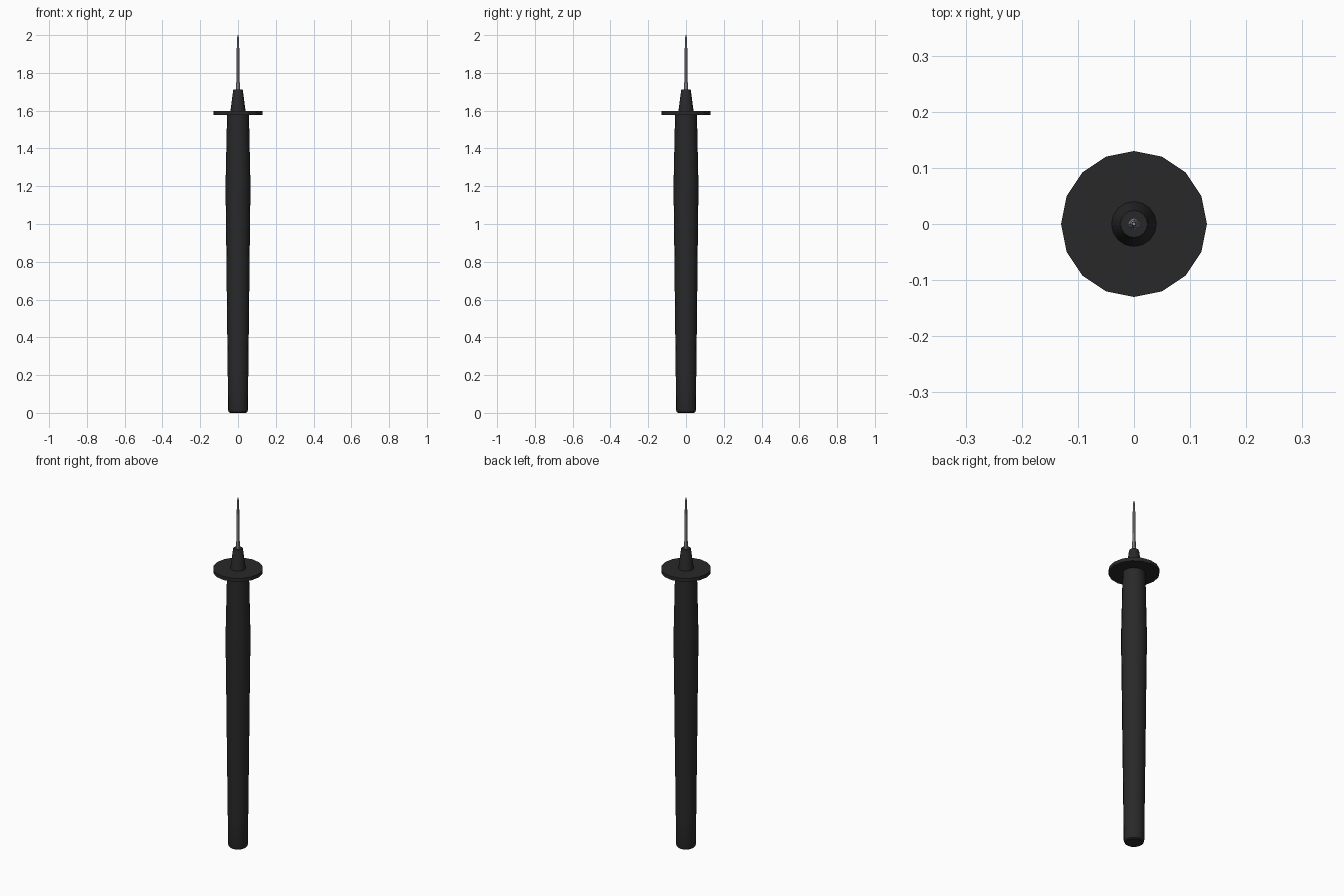
import bpy, bmesh, math

if "Cube" in bpy.data.objects:
    bpy.data.objects.remove(bpy.data.objects["Cube"])

def material(name, color):
    m = bpy.data.materials.new(name)
    m.diffuse_color = color
    m.use_nodes = True
    m.node_tree.nodes["Principled BSDF"].inputs["Base Color"].default_value = m.diffuse_color
    return m

black = material("black_plastic", (0.022, 0.022, 0.022, 1))
steel = material("steel", (0.35, 0.35, 0.35, 1))

def lathe(name, profile, sides, mat, angle=35):
    """Closed solid of revolution from (radius, z) points."""
    bm = bmesh.new()
    rings = []
    for r, z in profile:
        rings.append([bm.verts.new((r * math.cos(2 * math.pi * i / sides),
                                    r * math.sin(2 * math.pi * i / sides), z))
                      for i in range(sides)])
    for a, b in zip(rings, rings[1:]):
        for i in range(sides):
            j = (i + 1) % sides
            bm.faces.new((a[i], a[j], b[j], b[i]))
    bm.faces.new(rings[0][::-1])
    bm.faces.new(rings[-1])
    me = bpy.data.meshes.new(name)
    bm.to_mesh(me)
    bm.free()
    ob = bpy.data.objects.new(name, me)
    bpy.context.collection.objects.link(ob)
    me.materials.append(mat)
    bpy.ops.object.select_all(action='DESELECT')
    ob.select_set(True)
    bpy.context.view_layer.objects.active = ob
    if angle:
        bpy.ops.object.shade_smooth_by_angle(angle=math.radians(angle))
    return ob

# Long handle, gently swelling towards the upper grip
lathe("handle", [(0.042, 0), (0.049, 0.005), (0.053, 0.018), (0.054, 0.17),
                 (0.0565, 0.38), (0.059, 0.59), (0.062, 0.87), (0.0655, 1.15),
                 (0.0655, 1.23), (0.062, 1.39), (0.058, 1.578)], 16, black)

# Finger guard disc
lathe("finger_guard", [(0.13, 1.577), (0.13, 1.597)], 16, black, 0)

# Tapered nose above the guard
lathe("nose_cone", [(0.041, 1.59), (0.026, 1.706), (0.024, 1.711)], 16, black)

# Metal needle with a tapered point
lathe("needle", [(0.0105, 1.70), (0.0085, 1.78), (0.0075, 1.91),
                 (0.0045, 1.985), (0.003, 2.0)], 8, steel)
